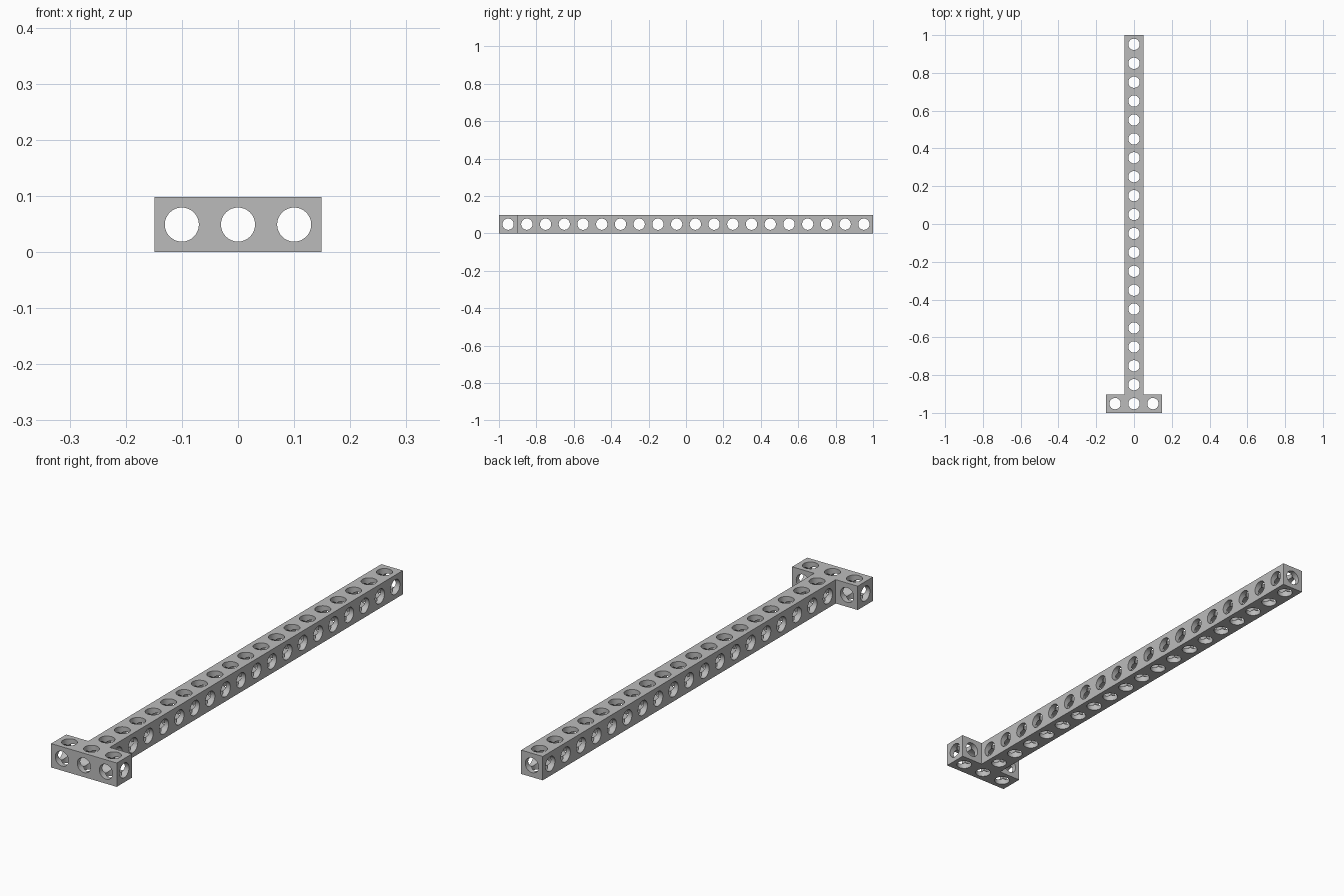
import bpy
import bmesh
from math import pi, radians
from mathutils import Matrix, Vector

cube = bpy.data.objects.get("Cube")
if cube:
    bpy.data.objects.remove(cube, do_unlink=True)

WIDTH = 0.098                   # thickness of the square beam
PITCH = (2 - WIDTH) / 19        # spacing of the holes
RADIUS = 0.03
HALF = WIDTH / 2
FIRST = -1 + HALF               # y of the first row of holes

grey = bpy.data.materials.new("light grey")
grey.use_nodes = True
colour = (0.5, 0.5, 0.5, 1)
grey.diffuse_color = colour
grey.node_tree.nodes["Principled BSDF"].inputs["Base Color"].default_value = colour


def make_object(name, bm):
    bmesh.ops.recalc_face_normals(bm, faces=bm.faces)
    mesh = bpy.data.meshes.new(name)
    bm.to_mesh(mesh)
    bm.free()
    mesh.materials.append(grey)
    obj = bpy.data.objects.new(name, mesh)
    bpy.context.collection.objects.link(obj)
    return obj


def drill(name, centres, rotation, length, radius):
    """Row of parallel cylinders used to cut holes."""
    bm = bmesh.new()
    for centre in centres:
        bmesh.ops.create_cone(
            bm, cap_ends=True, segments=32, radius1=radius, radius2=radius,
            depth=length, matrix=Matrix.Translation(centre) @ rotation)
    obj = make_object(name, bm)
    obj.hide_render = True
    return obj


# T-shaped outline: crossbar at the front, long beam running back
bar = PITCH + HALF
inner = FIRST + HALF
right = [(bar, -1), (bar, inner), (HALF, inner), (HALF, 1)]
outline = right + [(-x, y) for x, y in reversed(right)]
bm = bmesh.new()
face = bm.faces.new([bm.verts.new((x, y, 0)) for x, y in outline])
top = bmesh.ops.extrude_face_region(bm, geom=[face])["geom"]
bmesh.ops.translate(bm, vec=(0, 0, WIDTH),
                    verts=[v for v in top if isinstance(v, bmesh.types.BMVert)])
beam = make_object("t_beam", bm)

# Holes along each axis; tiny radius steps keep crossing bores distinct
rows = [FIRST + i * PITCH for i in range(20)]
sides = (-PITCH, PITCH)
spine = [Vector((0, y, HALF)) for y in rows]
ends = [Vector((x, FIRST, HALF)) for x in sides]
spin = Matrix.Rotation(pi / 32, 4, "Z")
cutters = [
    drill("vertical_drill", spine + ends, Matrix.Identity(4), 0.4, RADIUS),
    drill("cross_drill", spine, Matrix.Rotation(pi / 2, 4, "Y") @ spin, 0.6, RADIUS + 0.0002),
    drill("long_drill", [Vector((x, 0, HALF)) for x in (-PITCH, 0, PITCH)],
          Matrix.Rotation(pi / 2, 4, "X"), 2.4, RADIUS + 0.0004),
]
bpy.context.view_layer.objects.active = beam
beam.select_set(True)
for cutter in cutters:
    cut = beam.modifiers.new(cutter.name, "BOOLEAN")
    cut.operation = "DIFFERENCE"
    cut.solver = "EXACT"
    cut.object = cutter
    bpy.ops.object.modifier_apply(modifier=cut.name)
for cutter in cutters:
    bpy.data.objects.remove(cutter, do_unlink=True)

bpy.ops.object.select_all(action="DESELECT")
beam.select_set(True)
bpy.ops.object.shade_smooth_by_angle(angle=radians(30))
